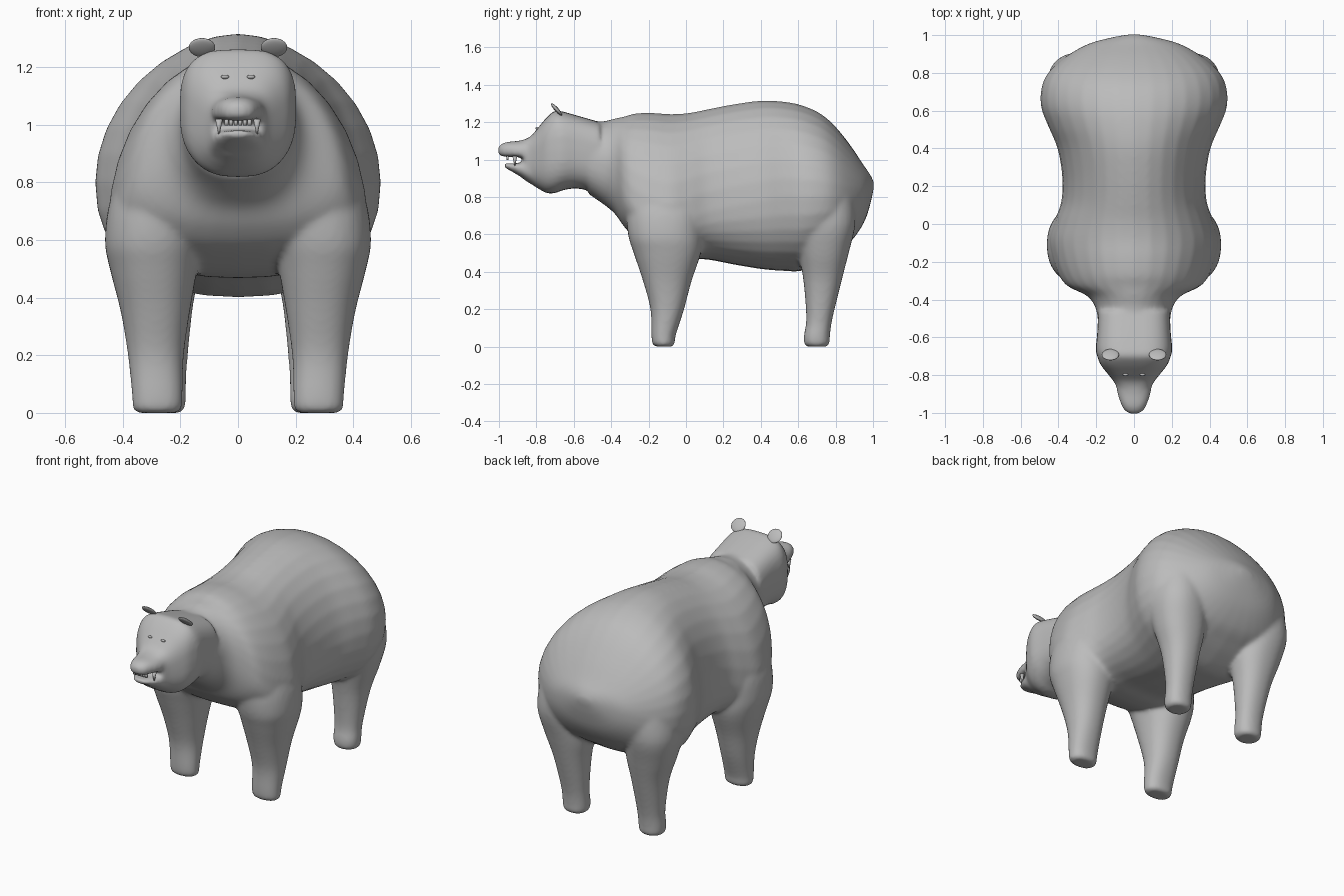
import bpy, bmesh, math
from mathutils import Vector, Matrix

cube = bpy.data.objects.get("Cube")
if cube:
    bpy.data.objects.remove(cube, do_unlink=True)

grey = bpy.data.materials.new("plain grey")
grey.use_nodes = True
colour = (0.5, 0.5, 0.5, 1)
grey.diffuse_color = colour
grey.node_tree.nodes["Principled BSDF"].inputs["Base Color"].default_value = colour

SIDES = 32


def spline(rows, steps=4):
    """Catmull-Rom rows between the given rows."""
    out = []
    for i in range(len(rows) - 1):
        a, b, c, d = (Vector(rows[max(0, min(len(rows) - 1, i + k))]) for k in (-1, 0, 1, 2))
        for s in range(steps):
            t = s / steps
            out.append(b + (c - a) * t / 2 + (a - 2.5 * b + 2 * c - d / 2) * t * t
                       + (1.5 * (b - c) + (d - a) / 2) * t ** 3)
    return out + [Vector(rows[-1])]


def skin(bm, rings):
    """Closed tube through rings of points."""
    loops = [[bm.verts.new(p) for p in ring] for ring in rings]
    for a, b in zip(loops, loops[1:]):
        for i in range(SIDES):
            j = (i + 1) % SIDES
            bm.faces.new((a[i], a[j], b[j], b[i]))
    bm.faces.new(loops[0])
    bm.faces.new(loops[-1])


def power(v, e):
    return math.copysign(abs(v) ** e, v)


def trunk(bm, rows, up=1.0, low=0.85):
    """Rows: y, top, bottom, widest height, half width."""
    rings = []
    for y, top, bot, mid, w in spline(rows):
        ring = []
        for i in range(SIDES):
            a = 2 * math.pi * i / SIDES
            e = up if math.sin(a) > 0 else low
            h = top - mid if math.sin(a) > 0 else mid - bot
            ring.append((w * power(math.cos(a), e), y, mid + h * power(math.sin(a), e)))
        rings.append(ring)
    skin(bm, rings)


def leg(bm, rows):
    """Rows: z, centre x, centre y, radius x, radius y; both sides."""
    for side in (1, -1):
        skin(bm, [[(side * (cx + rx * power(math.cos(a), 0.9)), cy + ry * power(math.sin(a), 0.9), z)
                   for a in (2 * math.pi * i / SIDES for i in range(SIDES))]
                  for z, cx, cy, rx, ry in spline(rows)])


def finish(bm, name):
    bmesh.ops.recalc_face_normals(bm, faces=bm.faces)
    for f in bm.faces:
        f.smooth = True
    mesh = bpy.data.meshes.new(name)
    bm.to_mesh(mesh)
    bm.free()
    mesh.materials.append(grey)
    ob = bpy.data.objects.new(name, mesh)
    bpy.context.collection.objects.link(ob)
    return ob


bm = bmesh.new()
# torso, neck to rump
trunk(bm, [
    (-.52, 1.205, .815, 1.0, .19), (-.44, 1.205, .76, .98, .205), (-.38, 1.22, .71, .92, .25),
    (-.33, 1.23, .64, .82, .35), (-.27, 1.247, .58, .74, .4), (-.18, 1.25, .53, .68, .435),
    (-.08, 1.243, .49, .65, .45), (.02, 1.25, .47, .68, .42), (.12, 1.27, .465, .72, .385),
    (.25, 1.295, .44, .75, .38), (.4, 1.315, .415, .78, .405), (.52, 1.31, .405, .8, .455),
    (.62, 1.29, .405, .8, .492), (.72, 1.245, .45, .8, .49), (.8, 1.175, .5, .8, .455),
    (.88, 1.075, .56, .8, .37), (.95, .97, .66, .82, .25), (.985, .92, .76, .84, .13),
    (1.004, .88, .85, .865, .03)])
# head
trunk(bm, [
    (-.46, 1.2, .82, 1.02, .19), (-.58, 1.235, .845, 1.05, .195), (-.66, 1.257, .835, 1.05, .203),
    (-.7, 1.262, .82, 1.05, .195), (-.745, 1.225, .82, 1.04, .177), (-.79, 1.172, .845, 1.01, .142),
    (-.83, 1.125, .87, 1.0, .11), (-.865, 1.107, .89, 1.0, .09)], 0.65, 0.75)
# upper muzzle and lower jaw
trunk(bm, [
    (-.8, 1.12, .99, 1.04, .1), (-.9, 1.1, 1.013, 1.04, .088), (-.95, 1.096, 1.013, 1.05, .07),
    (-.985, 1.085, 1.018, 1.05, .052), (-1.005, 1.066, 1.03, 1.05, .025)], 0.9, 0.6)
trunk(bm, [
    (-.8, .99, .85, .93, .11), (-.88, .982, .905, .95, .09), (-.93, .98, .935, .96, .068),
    (-.972, .98, .958, .97, .035)], 0.6, 0.9)
# front and hind legs
leg(bm, [
    (0, .28, -.12, .07, .045), (.015, .28, -.12, .085, .06), (.06, .28, -.12, .088, .065),
    (.2, .285, -.1, .097, .09), (.35, .287, -.1, .12, .13), (.5, .293, -.1, .152, .18),
    (.6, .292, -.11, .17, .2), (.75, .265, -.11, .175, .21), (.95, .19, -.11, .16, .19)])
leg(bm, [
    (0, .26, .7, .06, .055), (.015, .26, .7, .075, .068), (.06, .26, .7, .08, .07),
    (.15, .26, .713, .082, .07), (.35, .267, .73, .108, .102), (.5, .28, .735, .145, .135),
    (.65, .3, .735, .16, .17), (.8, .28, .72, .17, .18)])
body = finish(bm, "body")
remesh = body.modifiers.new("merge", 'REMESH')
remesh.mode = 'VOXEL'
remesh.voxel_size = 0.011
remesh.use_smooth_shade = True
smooth = body.modifiers.new("soften", 'SMOOTH')
smooth.factor = 0.5
smooth.iterations = 12


def blob(name, place, size, tilt=0.0):
    """Flattened ball, mirrored to both sides."""
    for side, label in ((1, "left"), (-1, "right")):
        bm = bmesh.new()
        m = (Matrix.Translation((side * place[0], place[1], place[2]))
             @ Matrix.Rotation(tilt, 4, 'X') @ Matrix.Diagonal((*size, 1)))
        bmesh.ops.create_uvsphere(bm, u_segments=20, v_segments=12, radius=1, matrix=m)
        finish(bm, label + "_" + name)


# ears leaning forward, and eyelids
blob("ear", (.125, -.692, 1.268), (.046, .011, .043), math.radians(42))
blob("eyelid", (.045, -.797, 1.166), (.014, .008, .007), math.radians(-40))

# fangs
for side, label in ((1, "left"), (-1, "right")):
    bm = bmesh.new()
    bmesh.ops.create_cone(bm, cap_ends=True, segments=12, radius1=.002, radius2=.013, depth=.055,
                          matrix=Matrix.Translation((side * .066, -.915, .992)))
    finish(bm, label + "_fang")

# row of small teeth between the fangs
bm = bmesh.new()
for i in range(6):
    bmesh.ops.create_cube(bm, size=1, matrix=Matrix.Translation(((i - 2.5) * .016, -.955, 1.008))
                          @ Matrix.Diagonal((.013, .012, .022, 1)))
finish(bm, "front_teeth")
